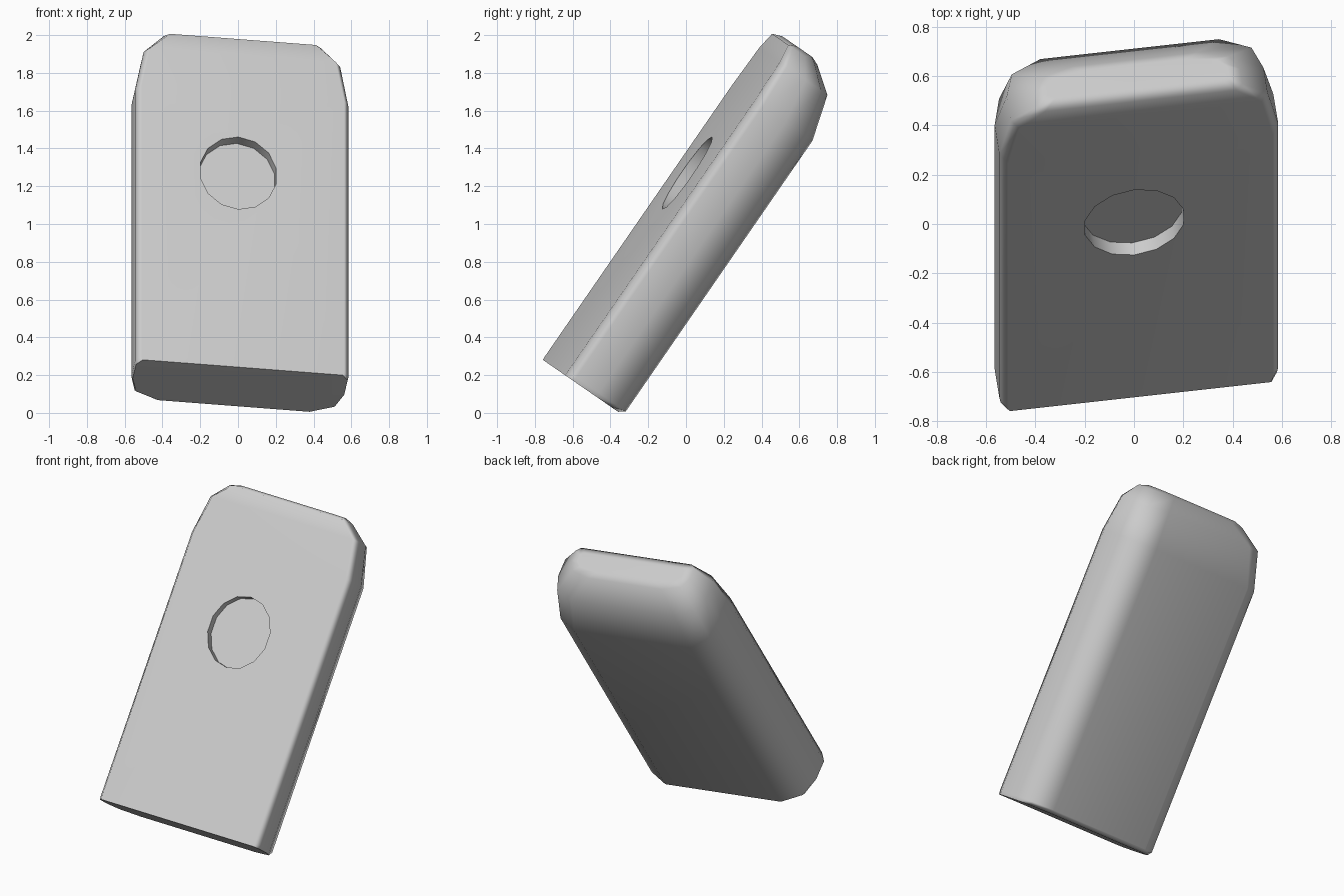
import bpy, bmesh, math
from mathutils import Matrix

if "Cube" in bpy.data.objects:
    bpy.data.objects.remove(bpy.data.objects["Cube"])

# Tilt back about x, with a small roll about the long axis
FRAME = (Matrix.Translation((0, -0.428, 0.29))
         @ Matrix.Rotation(math.radians(-34.6), 4, 'X')
         @ Matrix.Rotation(math.radians(7.7), 4, 'Z'))
FRONT = 0.197


def section(u, hw, back, front=FRONT):
    """Cross-section: nearly square front edges, broadly rounded back edges."""
    half = [(hw - 0.03, 1), (hw, 0.87), (hw, 0.5), (hw - 0.035, 0.18), (hw - 0.16, 0)]
    pts = [(a, back + f * (front - back)) for a, f in half]
    pts += [(-a, b) for a, b in reversed(pts)]
    return [(a, -b, u) for a, b in pts]


# Body: sections lofted along the length, rounded off toward the top
rings = [(-0.195, 0.565, -0.165), (-0.17, 0.57, -0.197), (1.57, 0.57, -0.197),
         (1.815, 0.525, -0.13), (1.915, 0.42, -0.01), (1.935, 0.37, 0.03, 0.15)]
bm = bmesh.new()
loops = [[bm.verts.new(p) for p in section(*r)] for r in rings]
for lo, hi in zip(loops, loops[1:]):
    n = len(lo)
    for i in range(n):
        j = (i + 1) % n
        bm.faces.new((lo[i], lo[j], hi[j], hi[i]))
bm.faces.new(loops[0])
bm.faces.new(loops[-1])
bmesh.ops.recalc_face_normals(bm, faces=bm.faces)
mesh = bpy.data.meshes.new("body")
bm.to_mesh(mesh)
bm.free()
body = bpy.data.objects.new("body", mesh)
bpy.context.collection.objects.link(body)
body.matrix_world = FRAME

# Cutter for the shallow oval recess in the front face
DEPTH = 0.06
bpy.ops.mesh.primitive_cylinder_add(vertices=14, radius=1, depth=0.4)
cutter = bpy.context.object
cutter.name = "recess_cutter"
cutter.matrix_world = (FRAME @ Matrix.Translation((-0.025, -(FRONT - DEPTH + 0.2), 1.053))
                       @ Matrix.Rotation(math.pi / 2, 4, 'X')
                       @ Matrix.Diagonal((0.207, 0.232, 1, 1)))
cutter.hide_render = True
cutter.hide_set(True)

# Cut the recess, then shade smooth with crisp ends
cut = body.modifiers.new("recess", 'BOOLEAN')
cut.operation = 'DIFFERENCE'
cut.solver = 'EXACT'
cut.object = cutter
bpy.context.view_layer.objects.active = body
body.select_set(True)
bpy.ops.object.modifier_apply(modifier=cut.name)
bpy.data.objects.remove(cutter)
bpy.ops.object.shade_smooth_by_angle(angle=math.radians(62))
weighted = body.modifiers.new("weighted_normals", 'WEIGHTED_NORMAL')
weighted.keep_sharp = True
